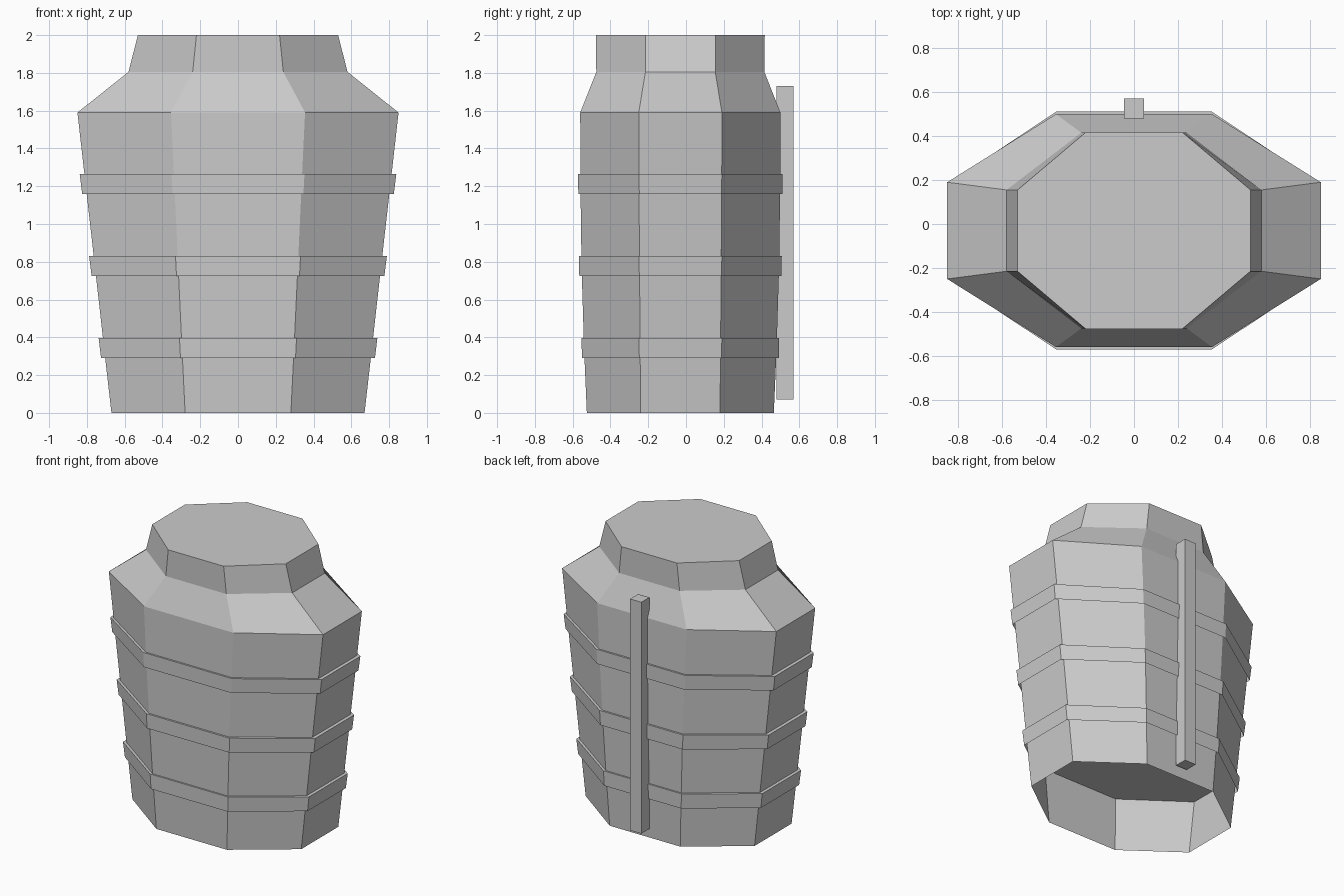
import bpy, bmesh

if "Cube" in bpy.data.objects:
    bpy.data.objects.remove(bpy.data.objects["Cube"])

CY = -0.03  # y centre of the octagonal sections


def octagon(bm, hx, fx, hy, sy, z):
    """Stretched octagon: half width, front edge half, half depth, side edge half."""
    pts = [(hx, -sy), (hx, sy), (fx, hy), (-fx, hy),
           (-hx, sy), (-hx, -sy), (-fx, -hy), (fx, -hy)]
    return [bm.verts.new((x, y + CY, z)) for x, y in pts]


def loft(name, sections):
    """Flat-shaded shell through the sections: capped on top, open below."""
    bm = bmesh.new()
    rings = [octagon(bm, *s) for s in sections]
    for a, b in zip(rings, rings[1:]):
        for i in range(8):
            j = (i + 1) % 8
            bm.faces.new((a[i], a[j], b[j], b[i]))
    bm.faces.new(rings[-1])
    me = bpy.data.meshes.new(name)
    bm.to_mesh(me)
    bm.free()
    ob = bpy.data.objects.new(name, me)
    bpy.context.collection.objects.link(ob)
    return ob


# Tapered body, sloping shoulder and neck
loft("barrel_body", [
    (0.67, 0.28, 0.495, 0.21, 0.0),
    (0.71, 0.297, 0.51, 0.213, 0.35),
    (0.758, 0.317, 0.523, 0.216, 0.78),
    (0.807, 0.337, 0.529, 0.219, 1.21),
    (0.85, 0.355, 0.53, 0.22, 1.59),
    (0.58, 0.24, 0.445, 0.185, 1.805),
    (0.53, 0.22, 0.447, 0.185, 2.0),
])

# Hoops around the body
for n, (z0, z1, x0, x1, hy) in enumerate([
        (0.29, 0.397, 0.725, 0.738, 0.523),
        (0.725, 0.83, 0.775, 0.788, 0.537),
        (1.16, 1.265, 0.825, 0.838, 0.542)]):
    loft(f"hoop_{n + 1}", [(x0, x0 * 0.42, hy - 0.002, 0.217, z0),
                           (x1, x1 * 0.42, hy, 0.22, z1)])

# Upright bar on the back
bpy.ops.mesh.primitive_cube_add(size=1, location=(0, 0.525, 0.90))
bar = bpy.context.object
bar.name = "back_bar"
bar.scale = (0.09, 0.09, 1.66)
